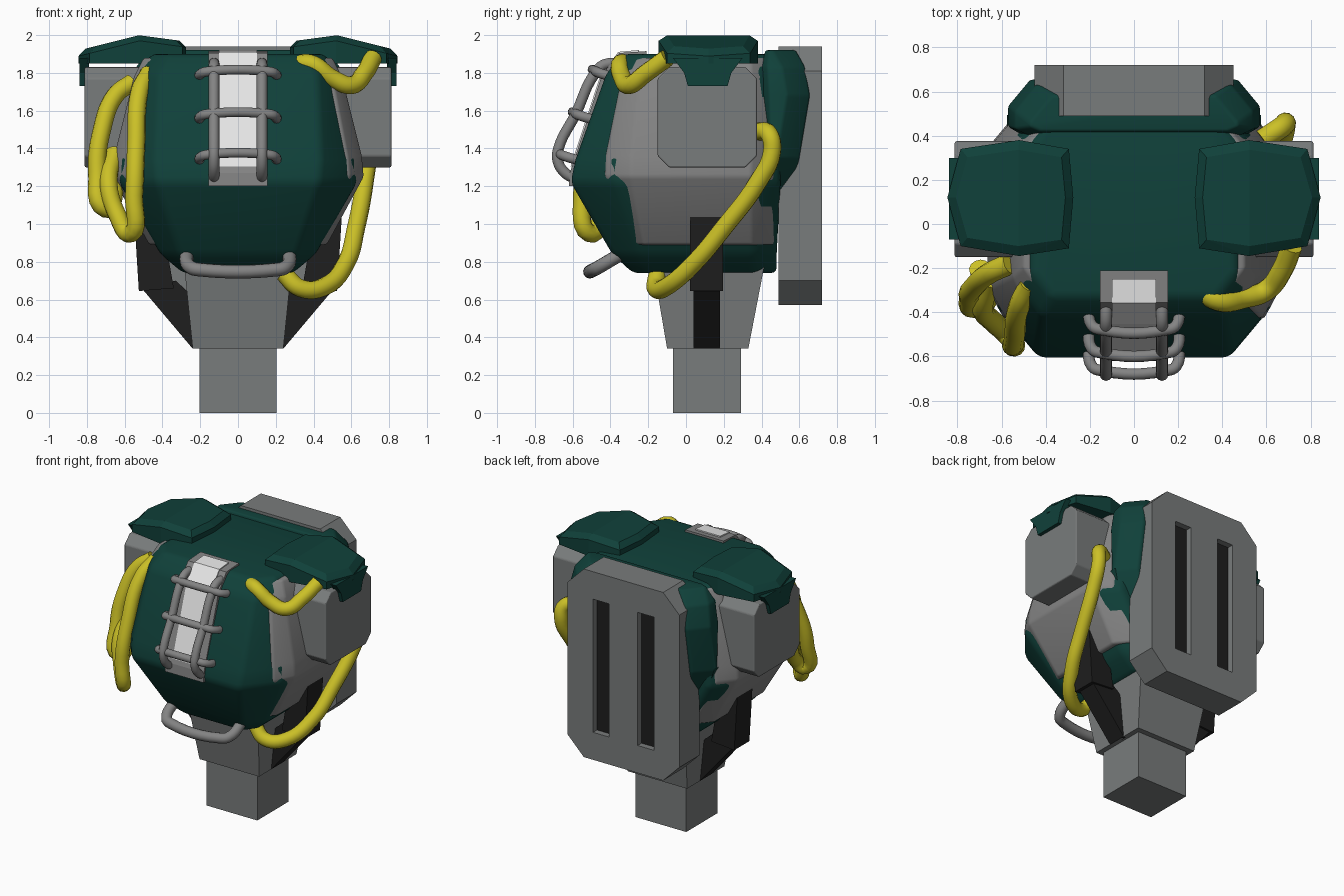
import bpy, bmesh, math

if "Cube" in bpy.data.objects:
    bpy.data.objects.remove(bpy.data.objects["Cube"])


def mat(name, r, g, b):
    m = bpy.data.materials.new(name)
    m.diffuse_color = (r, g, b, 1)
    m.use_nodes = True
    m.node_tree.nodes["Principled BSDF"].inputs["Base Color"].default_value = m.diffuse_color
    return m


GREEN = mat("dark green paint", 0.005, 0.052, 0.042)
GREY = mat("machine grey", 0.19, 0.20, 0.20)
PANEL = mat("panel grey", 0.23, 0.23, 0.23)
BLACK = mat("black", 0.013, 0.013, 0.013)
YELLOW = mat("hose yellow", 0.60, 0.53, 0.02)
WHITE = mat("lamp white", 0.85, 0.85, 0.85)


def activate(ob):
    bpy.ops.object.select_all(action='DESELECT')
    ob.select_set(True)
    bpy.context.view_layer.objects.active = ob


def finish(name, bm, material, bevel=0.0, smooth=False):
    bmesh.ops.recalc_face_normals(bm, faces=bm.faces)
    me = bpy.data.meshes.new(name)
    bm.to_mesh(me)
    bm.free()
    me.materials.append(material)
    ob = bpy.data.objects.new(name, me)
    bpy.context.collection.objects.link(ob)
    activate(ob)
    if bevel:
        b = ob.modifiers.new("bevel", 'BEVEL')
        b.width, b.segments = bevel, 3
        b.limit_method, b.angle_limit = 'ANGLE', math.radians(15)
        bpy.ops.object.modifier_apply(modifier=b.name)
    if smooth:
        bpy.ops.object.shade_smooth_by_angle(angle=math.radians(35))
    return ob


def loft(name, rings, material, **kw):
    bm = bmesh.new()
    vs = [[bm.verts.new(p) for p in r] for r in rings]
    n = len(vs[0])
    for a, b in zip(vs, vs[1:]):
        for i in range(n):
            j = (i + 1) % n
            bm.faces.new((a[i], a[j], b[j], b[i]))
    bm.faces.new(vs[0][::-1])
    bm.faces.new(vs[-1])
    return finish(name, bm, material, **kw)


def prism(name, pts, axis, lo, hi, material, **kw):
    put = (lambda a, p: (a, p[0], p[1])) if axis == 'x' else (lambda a, p: (p[0], a, p[1]))
    return loft(name, [[put(a, p) for p in pts] for a in (lo, hi)], material, **kw)


def rect(x, y0, y1, z):
    return [(-x, y0, z), (x, y0, z), (x, y1, z), (-x, y1, z)]


def octagon(a0, a1, b0, b1, c):
    return [(a0 + c, b0), (a1 - c, b0), (a1, b0 + c), (a1, b1 - c),
            (a1 - c, b1), (a0 + c, b1), (a0, b1 - c), (a0, b0 + c)]


def tube(name, pts, radius, material):
    cu = bpy.data.curves.new(name, 'CURVE')
    cu.dimensions = '3D'
    cu.bevel_depth, cu.bevel_resolution = radius, 4
    cu.resolution_u, cu.use_fill_caps = 6, True
    sp = cu.splines.new('BEZIER')
    sp.bezier_points.add(len(pts) - 1)
    for bp, p in zip(sp.bezier_points, pts):
        bp.co = p
        bp.handle_left_type = bp.handle_right_type = 'AUTO'
    cu.materials.append(material)
    ob = bpy.data.objects.new(name, cu)
    bpy.context.collection.objects.link(ob)
    activate(ob)
    bpy.ops.object.convert(target='MESH')
    bpy.ops.object.shade_smooth_by_angle(angle=math.radians(50))


# base post and flared waist
loft("base_post", [rect(0.205, -0.07, 0.29, 0), rect(0.205, -0.07, 0.29, 0.35)], GREY)
loft("waist", [rect(0.24, -0.10, 0.33, 0.34), rect(0.285, -0.175, 0.415, 0.78)], GREY)


# green torso shell: front corners chamfered, rings bottom to top
def torso_ring(z, xf, yf, xs, ys, yb):
    half = [(xf, yf), (xs, ys), (xs, yb - 0.12), (xs - 0.1, yb)]
    return [(x, y, z) for x, y in half] + [(-x, y, z) for x, y in half[::-1]]


loft("torso_shell", [torso_ring(*r) for r in (
    (0.74, 0.23, -0.28, 0.29, -0.20, 0.48), (0.84, 0.31, -0.39, 0.41, -0.25, 0.48),
    (1.22, 0.43, -0.61, 0.63, -0.37, 0.50), (1.34, 0.44, -0.585, 0.62, -0.37, 0.50),
    (1.80, 0.42, -0.42, 0.52, -0.28, 0.50), (1.90, 0.37, -0.33, 0.46, -0.22, 0.48))],
    GREEN, bevel=0.03, smooth=True)

# grey flank panels showing through the shell sides
loft("flank_panels", [torso_ring(*r) for r in (
    (0.89, 0.40, -0.30, 0.47, -0.22, 0.465), (1.25, 0.59, -0.43, 0.665, -0.29, 0.465),
    (1.36, 0.58, -0.425, 0.655, -0.29, 0.465), (1.78, 0.50, -0.34, 0.55, -0.24, 0.465),
    (1.88, 0.44, -0.27, 0.50, -0.20, 0.465))], PANEL, bevel=0.015, smooth=True)

# green rear cowl
loft("rear_cowl", [torso_ring(*r) for r in (
    (1.00, 0.36, 0.44, 0.42, 0.445, 0.52), (1.35, 0.50, 0.42, 0.57, 0.45, 0.60),
    (1.68, 0.50, 0.40, 0.57, 0.44, 0.655), (1.83, 0.47, 0.40, 0.54, 0.43, 0.63),
    (1.92, 0.42, 0.42, 0.47, 0.44, 0.58))], GREEN, bevel=0.02, smooth=True)

# backpack with two recessed dark slots
pack = prism("backpack", octagon(-0.45, 0.45, 0.57, 1.94, 0.13), 'y', 0.49, 0.72, GREY)
for s in (-1, 1):
    x0, x1 = s * 0.18 - 0.065, s * 0.18 + 0.065
    slot = [(x0, 0.77), (x1, 0.77), (x1, 1.74), (x0, 1.74)]
    cutter = prism("slot_cutter", slot, 'y', 0.67, 0.80, GREY)
    cutter.hide_render = True
    mod = pack.modifiers.new("slot", 'BOOLEAN')
    mod.operation, mod.object, mod.solver = 'DIFFERENCE', cutter, 'EXACT'
    activate(pack)
    bpy.ops.object.modifier_apply(modifier=mod.name)
    bpy.data.objects.remove(cutter)
    prism("slot_floor", slot, 'y', 0.668, 0.675, BLACK)

# shoulders and side struts
PAD = [(0.845, 0.12), (0.785, -0.10), (0.52, -0.145), (0.295, -0.11),
       (0.275, 0.12), (0.295, 0.34), (0.52, 0.38), (0.785, 0.34)]


def pad_top(x):
    return 2.0 - (0.25 if x > 0.52 else 0.14) * abs(x - 0.52)


for s, side in ((-1, "left"), (1, "right")):
    prism(side + "_shoulder_box", octagon(-0.15, 0.375, 1.30, 1.83, 0.06), 'x',
          s * 0.45, s * 0.812, GREY, bevel=0.008)
    bm = bmesh.new()
    for x, y in PAD:
        ix, iy = 0.55 + (x - 0.55) * 0.87, 0.12 + (y - 0.12) * 0.83
        bm.verts.new((s * ix, iy, pad_top(ix)))
        bm.verts.new((s * x, y, pad_top(x) - 0.03))
        bm.verts.new((s * x, y, 1.85 if x > 0.4 else 1.89))
    bmesh.ops.convex_hull(bm, input=bm.verts)
    finish(side + "_shoulder_pad", bm, GREEN)
    prism(side + "_pad_tab", [(0.01, 1.73), (0.22, 1.73), (0.24, 1.80), (0.30, 1.88),
                              (-0.07, 1.88), (-0.01, 1.80)], 'x', s * 0.79, s * 0.838, GREEN)
    prism(side + "_upper_strut", [(s * x, z) for x, z in
          ((0.34, 0.66), (0.525, 0.645), (0.55, 1.05), (0.40, 1.0))], 'y', 0.02, 0.195, BLACK)
    prism(side + "_lower_strut", [(s * x, z) for x, z in
          ((0.22, 0.34), (0.24, 0.34), (0.51, 0.66), (0.33, 0.70), (0.22, 0.60))],
          'y', 0.04, 0.18, BLACK)

# front lamp: grey frame and white strip
prism("lamp_frame", [(-0.21, 1.915), (-0.355, 1.905), (-0.445, 1.79), (-0.615, 1.27),
                     (-0.62, 1.20), (-0.5, 1.20), (-0.21, 1.7)], 'x', -0.155, 0.155, PANEL)
prism("lamp_strip", [(-0.25, 1.921), (-0.358, 1.911), (-0.452, 1.79), (-0.611, 1.305),
                     (-0.5, 1.305), (-0.25, 1.8)], 'x', -0.1, 0.1, WHITE)

# lamp guard bars
for s in (-1, 1):
    x = s * 0.127
    tube("guard_upright", [(x, -0.30, 1.84), (x, -0.43, 1.845), (x, -0.48, 1.80),
                           (x, -0.585, 1.58), (x, -0.675, 1.40), (x, -0.68, 1.34),
                           (x, -0.645, 1.275), (x, -0.57, 1.23)], 0.028, PANEL)
for y, z in ((-0.48, 1.81), (-0.585, 1.585), (-0.665, 1.37)):
    half = [(0.14, y, z), (0.19, y + 0.02, z - 0.01), (0.20, y + 0.14, z - 0.045)]
    tube("guard_rung", [(-a, b, c) for a, b, c in half[::-1]] + half, 0.026, PANEL)

# lower front handle
grip = [(0.19, -0.49, 0.757), (0.25, -0.465, 0.77), (0.275, -0.33, 0.85)]
tube("front_handle", [(-a, b, c) for a, b, c in grip[::-1]] + grip, 0.036, PANEL)

# yellow hoses
HOSES = {
    "right_shoulder_hose": [(0.28, -0.28, 1.83), (0.38, -0.345, 1.85), (0.50, -0.335, 1.77),
                            (0.60, -0.30, 1.735), (0.67, -0.21, 1.80), (0.715, -0.10, 1.88)],
    "right_flank_hose": [(0.58, 0.38, 1.49), (0.67, 0.44, 1.475), (0.685, 0.455, 1.38),
                         (0.67, 0.38, 1.22), (0.625, 0.20, 0.98), (0.575, 0.05, 0.80),
                         (0.46, -0.10, 0.67), (0.33, -0.16, 0.66), (0.24, -0.15, 0.74)],
    "left_front_hose": [(-0.47, -0.27, 1.80), (-0.52, -0.37, 1.70), (-0.54, -0.50, 1.40),
                        (-0.55, -0.55, 1.15), (-0.565, -0.51, 0.95), (-0.64, -0.44, 1.05),
                        (-0.685, -0.38, 1.22), (-0.65, -0.25, 1.38)],
    "left_outer_hose": [(-0.56, -0.18, 1.75), (-0.65, -0.22, 1.68), (-0.72, -0.28, 1.50),
                        (-0.745, -0.33, 1.27), (-0.70, -0.37, 1.08), (-0.66, -0.33, 1.13),
                        (-0.70, -0.20, 1.30)],
}
for name, pts in HOSES.items():
    tube(name, pts, 0.048, YELLOW)
